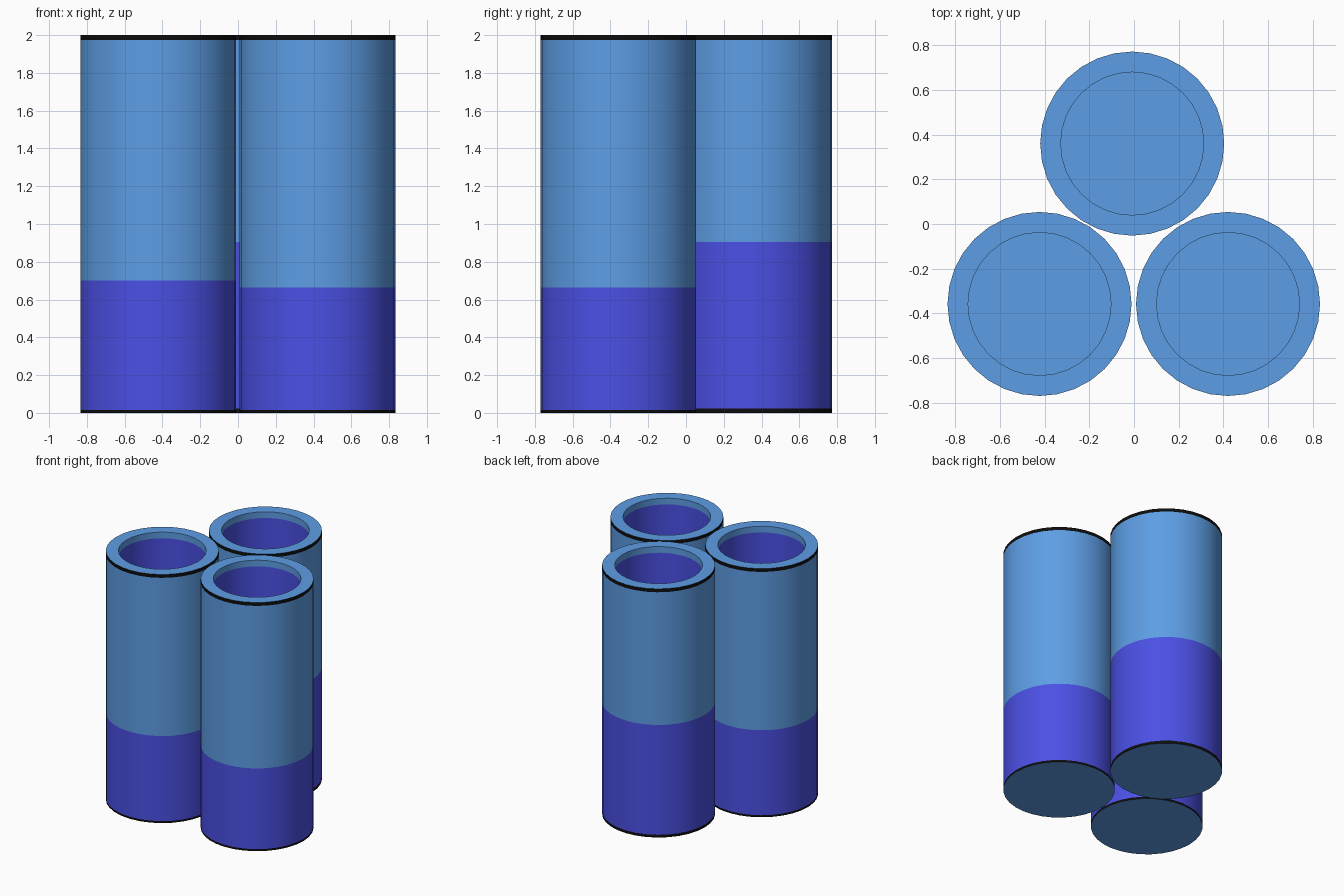
import bpy, bmesh, math

cube = bpy.data.objects.get("Cube")
if cube:
    bpy.data.objects.remove(cube, do_unlink=True)


def make_material(name, color):
    mat = bpy.data.materials.new(name)
    mat.use_nodes = True
    mat.diffuse_color = color
    bsdf = next(n for n in mat.node_tree.nodes if n.type == 'BSDF_PRINCIPLED')
    bsdf.inputs["Base Color"].default_value = color
    bsdf.inputs["Roughness"].default_value = 0.6
    return mat


MATERIALS = [make_material("sky_blue", (0.11, 0.34, 0.78, 1)),
             make_material("deep_violet", (0.07, 0.08, 0.78, 1)),
             make_material("black", (0.004, 0.004, 0.004, 1))]
BLUE, VIOLET, BLACK = range(3)

SIDES = 32
OUTER, INNER, HEIGHT = 0.412, 0.32, 2.0


def make_tube(name, x, y, violet_top, base_band):
    """Open cup made by revolving a profile of (radius, z, colour of the strip above)."""
    profile = [(OUTER, 0, BLACK), (OUTER, base_band, VIOLET),
               (OUTER, violet_top, BLUE), (OUTER, HEIGHT - 0.027, BLACK),
               (OUTER, HEIGHT, BLUE), (INNER, HEIGHT, BLUE),
               (INNER, HEIGHT - 0.05, VIOLET), (INNER, 0.09, BLUE)]
    bm = bmesh.new()
    angles = [math.tau * i / SIDES for i in range(SIDES)]
    rings = [[bm.verts.new((r * math.cos(a), r * math.sin(a), z)) for a in angles]
             for r, z, _ in profile]

    # Walls and rim
    for k in range(len(rings) - 1):
        low, high = rings[k], rings[k + 1]
        for i in range(SIDES):
            j = (i + 1) % SIDES
            face = bm.faces.new((low[i], low[j], high[j], high[i]))
            face.material_index = profile[k][2]

    # Underside and inner floor
    bm.faces.new(rings[0][::-1]).material_index = BLUE
    bm.faces.new(rings[-1]).material_index = BLUE

    mesh = bpy.data.meshes.new(name)
    bm.to_mesh(mesh)
    bm.free()
    for mat in MATERIALS:
        mesh.materials.append(mat)
    tube = bpy.data.objects.new(name, mesh)
    tube.location = (x, y, 0)
    bpy.context.collection.objects.link(tube)

    # Smooth round walls with crisp rims
    bpy.ops.object.select_all(action='DESELECT')
    tube.select_set(True)
    bpy.context.view_layer.objects.active = tube
    bpy.ops.object.shade_smooth_by_angle(angle=math.radians(30))


make_tube("front_right_tube", -0.423, -0.358, 0.70, 0.016)
make_tube("front_left_tube", 0.421, -0.358, 0.665, 0.016)
make_tube("back_tube", -0.008, 0.36, 0.905, 0.022)
